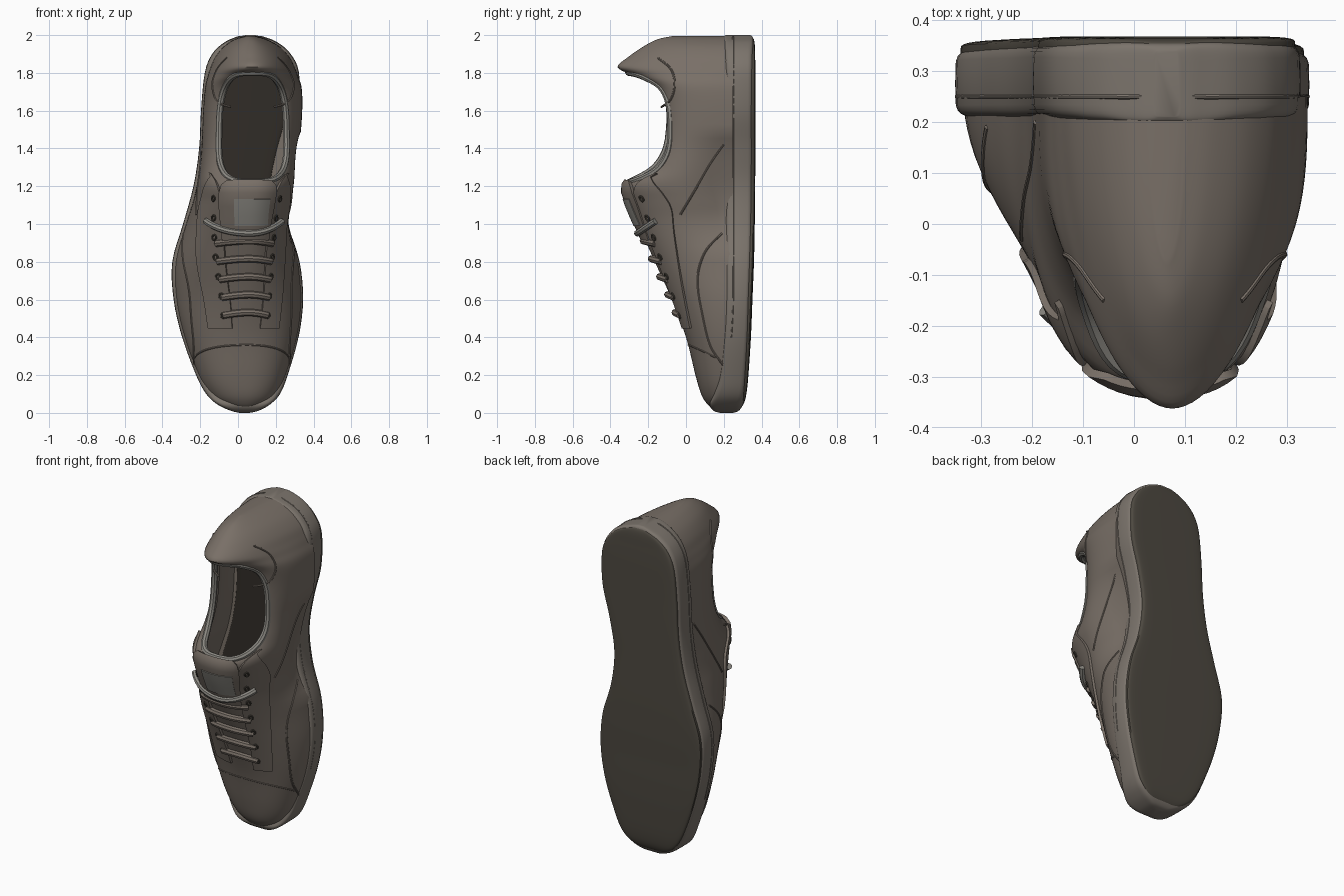
import bpy, bmesh
from math import pi, sin, cos, asin, acos, copysign
from mathutils import Vector

if "Cube" in bpy.data.objects:
    bpy.data.objects.remove(bpy.data.objects["Cube"])

BASE = 0.25   # y where the upper meets the sole
# upper stations: z, left x, right x, crest x, crest y, arch fullness
UPPER = [(.012, .0, .08, .04, .18, 2), (.026, -.055, .125, .04, .14, 2), (.05, -.11, .175, .04, .11, 2.1),
         (.1, -.162, .217, .04, .08, 2.2), (.2, -.215, .258, .04, .05, 2.3), (.4, -.285, .313, .05, 0, 2.15),
         (.6, -.327, .335, .06, -.075, 1.9), (.8, -.33, .318, .06, -.165, 1.9), (1, -.275, .297, .06, -.255, 2.1),
         (1.12, -.238, .305, .06, -.305, 2.3), (1.21, -.218, .312, .065, -.32, 2.6), (1.3, -.203, .32, .07, -.21, 3),
         (1.42, -.193, .328, .075, -.155, 3), (1.6, -.185, .34, .075, -.14, 3), (1.72, -.175, .337, .075, -.17, 3),
         (1.785, -.16, .317, .075, -.28, 2.3), (1.83, -.145, .3, .075, -.362, 1.9), (1.885, -.12, .272, .075, -.305, 1.9),
         (1.94, -.075, .22, .07, -.225, 2), (1.978, -.02, .155, .07, -.15, 2), (1.995, .03, .1, .065, -.07, 2)]
# sole stations: z, left x, right x, inner y, ground y
SOLE = [(0, .01, .06, .18, .25), (.012, -.04, .11, .145, .28), (.045, -.11, .17, .125, .302), (.1, -.168, .222, .145, .315),
        (.2, -.222, .263, .17, .325), (.4, -.295, .32, .19, .338), (.6, -.34, .344, .2, .346), (.8, -.347, .325, .2, .354),
        (1, -.29, .265, .2, .358), (1.2, -.235, .242, .2, .36), (1.4, -.205, .272, .2, .362), (1.6, -.195, .32, .2, .362),
        (1.8, -.175, .322, .2, .362), (1.9, -.135, .277, .2, .36), (1.96, -.07, .207, .2, .358), (1.99, 0, .13, .2, .352),
        (2, .04, .09, .21, .34)]


def material(name, rgb):
    m = bpy.data.materials.new(name)
    m.diffuse_color = (*rgb, 1)
    m.use_nodes = True
    m.node_tree.nodes["Principled BSDF"].inputs["Base Color"].default_value = m.diffuse_color
    return m


LEATHER = material("leather", (.19, .16, .135))
RUBBER = material("rubber", (.2, .175, .15))
DARK = material("outsole_dark", (.075, .066, .052))
LINING = material("lining", (.26, .25, .225))
INNER = material("insole_dark", (.03, .025, .02))


def station(rows, s):
    i = min(int(s), len(rows) - 2)
    t = s - i
    a, b, c, d = (rows[max(0, min(len(rows) - 1, i + k))] for k in (-1, 0, 1, 2))
    return [.5 * (2*q + (r - p)*t + (2*p - 5*q + 4*r - w)*t*t + (3*q - p - 3*r + w)*t**3)
            for p, q, r, w in zip(a, b, c, d)]


def at_z(rows, z):
    lo, hi = 0, len(rows) - 1
    for _ in range(30):
        mid = (lo + hi) / 2
        lo, hi = (mid, hi) if station(rows, mid)[0] < z else (lo, mid)
    return station(rows, lo)


def arch(row, u, inset=0, base=BASE):
    z, xl, xr, cx, top, n = row
    a = pi * (u + 1) / 2
    w = (cx - xl if u < 0 else xr - cx) - inset
    y = base - (base - top - inset) * max(sin(a), 0)**(2/n)
    x = cx - copysign(max(w, .004) * abs(cos(a))**(2/n), cos(a))
    if u > 0:   # hollow instep above the sole waist
        x -= .065 * max(0, 1 - ((z - 1.17)/.32)**2) * max(0, min(1, (y + .05)/.25))**1.5
    return Vector((x, y, z))


def surf(z, u, off=0):
    p = arch(at_z(UPPER, z), u)
    if off:
        du = arch(at_z(UPPER, z), min(u + .02, 1)) - arch(at_z(UPPER, z), max(u - .02, -1))
        dz = arch(at_z(UPPER, min(z + .015, 1.99)), u) - arch(at_z(UPPER, max(z - .015, .021)), u)
        p += du.cross(dz).normalized() * off
    return p


def side_u(z, y):
    # arch parameter whose height is y
    r = at_z(UPPER, z)
    return 1 - 2/pi * asin(min(1, max(0, (BASE - y) / (BASE - r[4])))**(r[5]/2))


def finish(o, mat):
    bpy.ops.object.select_all(action='DESELECT')
    bpy.context.view_layer.objects.active = o
    o.select_set(True)
    if o.type == 'CURVE':
        bpy.ops.object.convert(target='MESH')
    for m in list(o.modifiers):
        bpy.ops.object.modifier_apply(modifier=m.name)
    o.data.materials.clear()
    o.data.materials.append(mat)
    bpy.ops.object.shade_smooth_by_angle(angle=.7)
    return o


def grid(name, rings, closed=True):
    bm = bmesh.new()
    vs = [[bm.verts.new(p) for p in r] for r in rings]
    n = len(vs[0])
    for a, b in zip(vs, vs[1:]):
        for i in range(n if closed else n - 1):
            j = (i + 1) % n
            bm.faces.new((a[i], a[j], b[j], b[i]))
    if closed:
        bm.faces.new(vs[0])
        bm.faces.new(vs[-1])
        bmesh.ops.recalc_face_normals(bm, faces=bm.faces)
    me = bpy.data.meshes.new(name)
    bm.to_mesh(me)
    bm.free()
    o = bpy.data.objects.new(name, me)
    bpy.context.collection.objects.link(o)
    return o


def tube(name, pts, r, mat, cyclic=False):
    c = bpy.data.curves.new(name, 'CURVE')
    c.dimensions, c.bevel_depth, c.bevel_resolution, c.use_fill_caps = '3D', r, 2, True
    s = c.splines.new('POLY')
    s.points.add(len(pts) - 1)
    for q, p in zip(s.points, pts):
        q.co = (*p, 1)
    s.use_cyclic_u = cyclic
    o = bpy.data.objects.new(name, c)
    bpy.context.collection.objects.link(o)
    return finish(o, mat)


def polyline(keys, n=24):
    return [station(keys, i * (len(keys) - 1) / n) for i in range(n + 1)]


def panel(name, edges, off, mat):
    # raised overlay; edges = (z, u0, u1) rows
    o = grid(name, [[surf(z, a + (b - a) * k/12, off) for k in range(13)] for z, a, b in edges], False)
    m = o.modifiers.new("thick", 'SOLIDIFY')
    m.thickness, m.offset = .018, 0
    return finish(o, mat)


US = [-1 + 2*i/48 for i in range(49)]
STEPS = [i/5 for i in range(5 * (len(UPPER) - 1) + 1)]

# upper shell, hollowed by the foot cavity and the ankle opening
upper = grid("upper", [[arch(station(UPPER, s), u) for u in US] for s in STEPS])
rings = []
for s in STEPS:
    row = station(UPPER, s)
    if row[0] > .7:
        rings.append([Vector((p.x, p.y, 1.4 + (p.z - 1.4) * .91)) for p in (arch(row, u, .045, .17) for u in US)])
cavity = grid("cavity_cutter", rings)


def opening(a):
    x, z = cos(a), sin(a)
    return (.078 + .178 * copysign(abs(x)**.55, x) * (1 - .1*z), 1.512 + .29 * copysign(abs(z)**.65, z))


RIM = [opening(2*pi*i/64) for i in range(64)]
hole = grid("opening_cutter", [[(x, y, z) for x, z in RIM] for y in (-.6, .12)])
for c in (cavity, hole):
    m = upper.modifiers.new("cut", 'BOOLEAN')
    m.operation, m.object, m.solver = 'DIFFERENCE', c, 'EXACT'
finish(upper, LEATHER)
for c in (cavity, hole):
    bpy.data.objects.remove(c)

# padded collar around the opening
pts = []
for x, z in RIM:
    r = at_z(UPPER, z)
    w = r[3] - r[1] if x < r[3] else r[2] - r[3]
    a = acos(min(1, abs(x - r[3]) / w)**(r[5]/2))
    pts.append((x, BASE - (BASE - r[4]) * sin(a)**(2/r[5]) + .012, z))
tube("collar_padding", pts, .018, LINING, True)


# sole, outsole and insole
def slab(name, inset, y0, y1, mat, e=.3):
    rr = []
    for i in range(6 * (len(SOLE) - 1) + 1):
        z, xl, xr, lo, hi = station(SOLE, i/6)
        a, b = y0(lo, hi), y1(lo, hi)
        w = max((xr - xl)/2 - inset, .01)
        rr.append([((xl + xr)/2 + w * copysign(abs(cos(t))**e, cos(t)),
                    (a + b)/2 + (b - a)/2 * copysign(abs(sin(t))**e, sin(t)),
                    1 + (z - 1) * (1 - inset)) for t in (2*pi*k/40 for k in range(40))])
    return finish(grid(name, rr), mat)


slab("sole", 0, lambda a, b: a, lambda a, b: b, RUBBER)
slab("outsole", .01, lambda a, b: b - .04, lambda a, b: b + .006, DARK)
slab("insole", .07, lambda a, b: .163, lambda a, b: .21, INNER)
ends = [station(SOLE, i/4) for i in range(20, 4 * (len(SOLE) - 1) - 3)]
loop = [(r[1] + .004, r[3] + .05, r[0]) for r in ends] + [(r[2] - .004, r[3] + .05, r[0]) for r in reversed(ends)]
tube("sole_ridge", loop, .005, RUBBER)

# tongue and its plain patch
panel("tongue", [(z, -w, w) for z, w in ((.9, .24), (1, .27), (1.1, .3), (1.17, .3), (1.205, .27), (1.222, .2))], .012, LEATHER)
panel("tongue_patch", [(z, -.13, .22) for z in (1.0, 1.05, 1.1, 1.14)], .016, LINING)

# eyelet stays, eyelets and side seams on both sides
STAY = [(.45, .03, .14), (.7, -.02, .2), (.95, -.06, .24), (1.08, -.075, .26), (1.16, -.12, .3), (1.22, -.17, .36), (1.265, -.19, .46)]
for tag, s in (("left", -1), ("right", 1)):
    edge = [(z, s*b, s*max(side_u(z, y), b + .03)) for z, y, b in polyline(STAY)]
    if s < 0:
        edge = [(z, b, a) for z, a, b in edge]
    panel(tag + "_eyelet_stay", edge, .004, LEATHER)
    for i in range(7):
        z = .52 + i * .103
        u = s * (.23 + .025*i)
        ring = [surf(z + .014*cos(t), u + s*.02*sin(t), .015) for t in (2*pi*k/10 for k in range(10))]
        tube(f"{tag}_eyelet_{i}", ring, .005, DARK, True)
    for name, keys in (("quarter_seam", [(.25, .2), (.35, .13), (.5, .09), (.7, .06), (.85, .1), (.95, .19)]),
                       ("waist_seam", [(1.05, -.03), (1.2, .06), (1.32, .13), (1.42, .2)]),
                       ("heel_tab_seam", [(1.62, -.13), (1.66, -.08), (1.74, -.06), (1.82, -.08), (1.88, -.15)])):
        tube(f"{tag}_{name}", [surf(z, s*side_u(z, y), -.001) for z, y in polyline(keys)], .006, LEATHER)

# toe seam
tube("toe_seam", [surf(.36 - .12*abs(u)**2, u, -.002) for u in US[6:43]], .005, LEATHER)

# laces across the throat, with one drooping top lace
for i in range(5):
    z = .52 + i * .095
    w = .23 + .02*i
    tube(f"lace_{i}", [surf(z + .015*cos(k*pi/16), w * k/8, .01) for k in range(-8, 9)], .019, LEATHER)
tube("lace_top", [surf(.96 + .06 * (k/8)**2, .44 * k/8, .022) for k in range(-8, 9)], .018, LINING)
